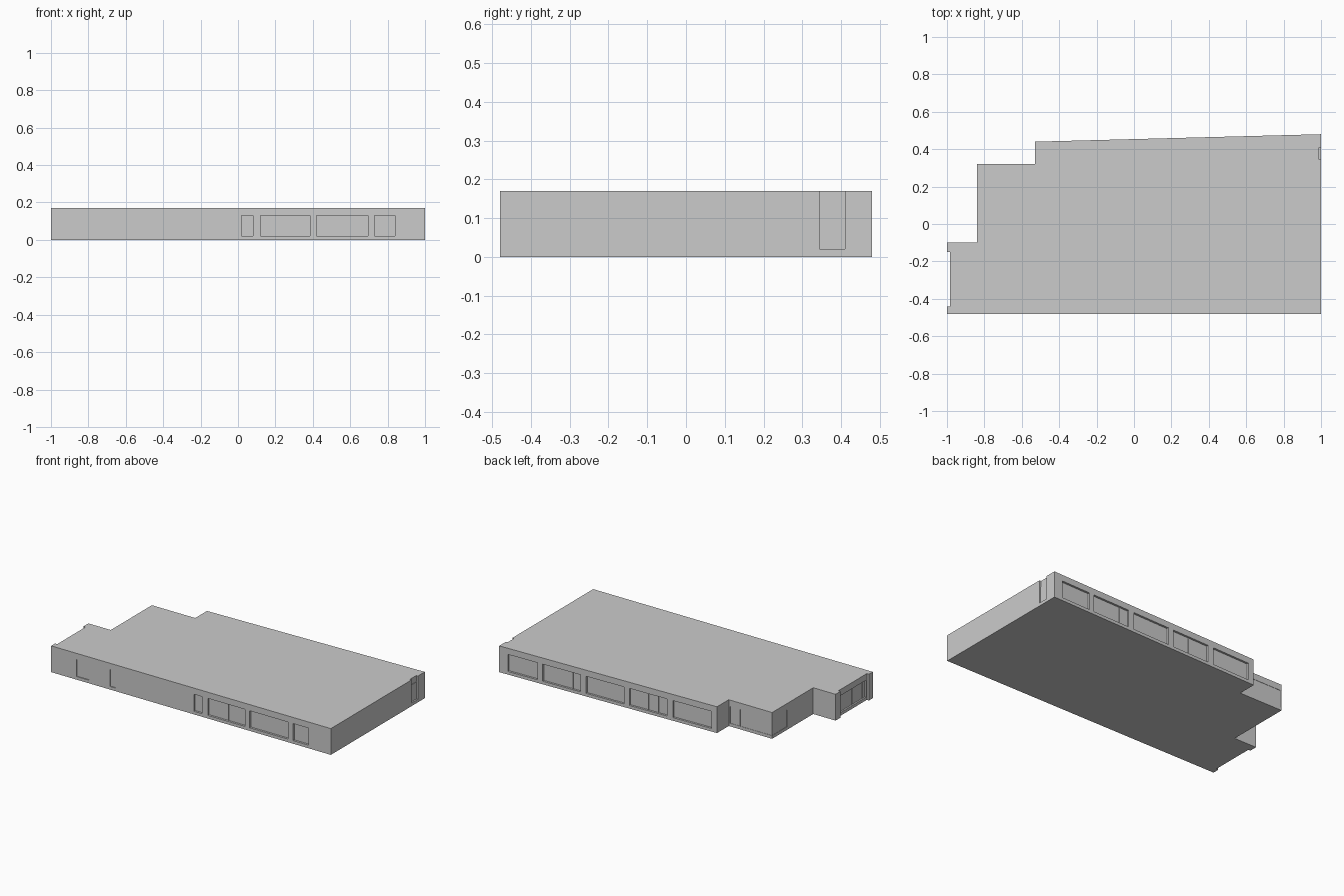
import bpy, bmesh
from mathutils import Vector

if "Cube" in bpy.data.objects:
    bpy.data.objects.remove(bpy.data.objects["Cube"])

H = 0.17           # wall height
SILL, HEAD = 0.02, 0.13


def make_object(name, bm):
    bmesh.ops.recalc_face_normals(bm, faces=bm.faces[:])
    mesh = bpy.data.meshes.new(name)
    bm.to_mesh(mesh)
    bm.free()
    obj = bpy.data.objects.new(name, mesh)
    bpy.context.collection.objects.link(obj)
    return obj


def wall_box(bm, wall, s0, s1, d0, d1, z0, z1):
    """Box in wall coordinates: s along the wall, d depth inward."""
    o, u = Vector(wall[0]), Vector(wall[1]).normalized()
    n = Vector(wall[2])
    base = [o + u * s + n * d for s, d in ((s0, d0), (s1, d0), (s1, d1), (s0, d1))]
    lo = [bm.verts.new((p.x, p.y, z0)) for p in base]
    hi = [bm.verts.new((p.x, p.y, z1)) for p in base]
    faces = [lo, hi] + [[lo[i], lo[(i + 1) % 4], hi[(i + 1) % 4], hi[i]] for i in range(4)]
    made = [bm.faces.new(f) for f in faces]
    bmesh.ops.recalc_face_normals(bm, faces=made)


# Walls: origin, direction along, inward normal
FRONT = ((0, -0.48), (1, 0), (0, 1))
BACK = ((0, 0.454), (1, 0.026), (0, -1))
STEP = ((0, 0.32), (1, 0), (0, -1))
LEFT = ((-0.84, 0), (0, 1), (1, 0))
BAY = ((-0.985, 0), (0, 1), (1, 0))
RIGHT = ((1, 0), (0, 1), (-1, 0))

# Openings: wall, start, end, recess depth, divider positions
openings = [
    (FRONT, -0.82, -0.73, 0.008, []),
    (FRONT, -0.58, -0.54, 0.008, []),
    (FRONT, 0.02, 0.08, 0.015, []),
    (FRONT, 0.12, 0.385, 0.015, [0.26]),
    (FRONT, 0.42, 0.695, 0.015, [0.565]),
    (FRONT, 0.73, 0.84, 0.015, [0.78]),
    (BACK, 0.73, 0.94, 0.015, []),
    (BACK, 0.43, 0.695, 0.015, [0.49]),
    (BACK, 0.125, 0.39, 0.015, [0.20, 0.27]),
    (BACK, -0.18, 0.085, 0.015, [-0.11, -0.04]),
    (BACK, -0.49, -0.22, 0.015, [-0.41, -0.345]),
    (STEP, -0.838, -0.54, 0.004, [-0.61]),
    (LEFT, 0.17, 0.318, 0.004, []),
    (BAY, -0.43, -0.16, 0.012, [-0.41, -0.30]),
    (RIGHT, 0.345, 0.41, 0.012, []),
]

# Building body
outline = [(-1, -0.48), (1, -0.48), (1, 0.48), (-0.53, 0.44), (-0.53, 0.32),
           (-0.84, 0.32), (-0.84, -0.10), (-1, -0.10), (-1, -0.15),
           (-0.985, -0.15), (-0.985, -0.44), (-1, -0.44)]
bm = bmesh.new()
floor = bm.faces.new([bm.verts.new((x, y, 0)) for x, y in outline])
ext = bmesh.ops.extrude_face_region(bm, geom=[floor], use_keep_orig=True)
bmesh.ops.translate(bm, vec=(0, 0, H),
                    verts=[v for v in ext["geom"] if isinstance(v, bmesh.types.BMVert)])
body = make_object("building_body", bm)

# Recess cutters; the doorway on the right runs open to the roof
bm = bmesh.new()
for wall, s0, s1, depth, _ in openings:
    top = 0.3 if wall is RIGHT else HEAD
    wall_box(bm, wall, s0, s1, -0.01, depth, SILL, top)
cutter = make_object("opening_cutter", bm)
cutter.hide_render = True
mod = body.modifiers.new("openings", "BOOLEAN")
mod.operation = "DIFFERENCE"
mod.solver = "EXACT"
mod.use_self = True
mod.object = cutter
bpy.context.view_layer.objects.active = body
bpy.ops.object.modifier_apply(modifier=mod.name)
bpy.data.objects.remove(cutter)

# Glass panes and window dividers
glass, bars = bmesh.new(), bmesh.new()
for wall, s0, s1, depth, dividers in openings:
    wall_box(glass, wall, s0, s1, depth - 0.002, depth + 0.002, SILL, HEAD)
    for s in dividers:
        wall_box(bars, wall, s - 0.002, s + 0.002, depth - 0.004, depth, SILL, HEAD)
panes = make_object("window_panes", glass)
make_object("window_dividers", bars)

mat = bpy.data.materials.new("pale_glass")
mat.diffuse_color = (0.75, 0.75, 0.75, 1)
mat.use_nodes = True
mat.node_tree.nodes["Principled BSDF"].inputs["Base Color"].default_value = mat.diffuse_color
panes.data.materials.append(mat)
